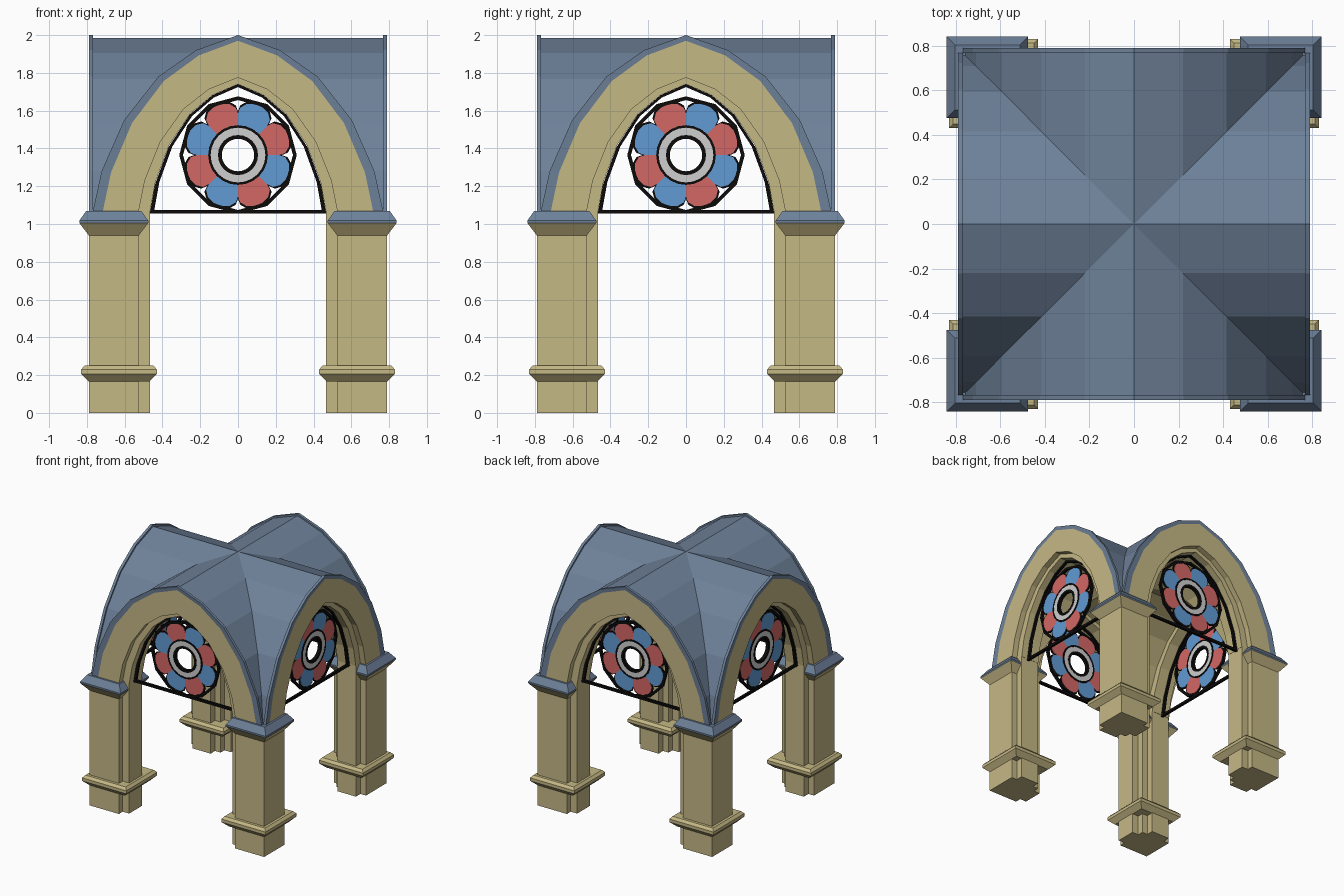
import bpy, bmesh, math
from mathutils import Matrix

if "Cube" in bpy.data.objects:
    bpy.data.objects.remove(bpy.data.objects["Cube"])


def material(name, rgb):
    m = bpy.data.materials.new(name)
    m.diffuse_color = (*rgb, 1)
    m.use_nodes = True
    m.node_tree.nodes["Principled BSDF"].inputs["Base Color"].default_value = m.diffuse_color
    return m


STONE = material("sandstone", (0.56, 0.48, 0.235))
SLATE = material("slate_blue", (0.155, 0.22, 0.32))
RED = material("red_glass", (0.65, 0.135, 0.13))
BLUE = material("blue_glass", (0.12, 0.33, 0.66))
GREY = material("pale_grey", (0.62, 0.62, 0.62))
BLACK = material("black_lead", (0.004, 0.003, 0.003))

# Half of the pointed arch from spring to apex, as fractions of width and height
HALF = [(1, 0), (.94, .226), (.785, .516), (.55, .763), (.29, .914), (0, 1)]
ARCH = HALF + [(-x, z) for x, z in HALF[-2::-1]]
SPRING = 1.07


def finish(name, bm, mats, turns=4):
    """Copy the front piece round all four sides and make an object."""
    bmesh.ops.remove_doubles(bm, verts=bm.verts, dist=1e-5)
    geom = bm.verts[:] + bm.edges[:] + bm.faces[:]
    for k in range(1, turns):
        new = bmesh.ops.duplicate(bm, geom=geom)["geom"]
        bmesh.ops.rotate(bm, verts=[v for v in new if isinstance(v, bmesh.types.BMVert)],
                         matrix=Matrix.Rotation(k * math.pi / 2, 3, 'Z'))
    bmesh.ops.remove_doubles(bm, verts=bm.verts, dist=1e-5)
    edge = [e for e in bm.edges if e.is_boundary]
    if edge:
        bmesh.ops.holes_fill(bm, edges=edge, sides=0)
    bmesh.ops.recalc_face_normals(bm, faces=bm.faces)
    me = bpy.data.meshes.new(name)
    bm.to_mesh(me)
    bm.free()
    for m in mats:
        me.materials.append(m)
    ob = bpy.data.objects.new(name, me)
    bpy.context.collection.objects.link(ob)
    return ob


def skin(bm, rows, mats=None, close_rows=False, close_cols=False):
    """Bridge successive rows of points with quads."""
    vs = [[bm.verts.new(p) for p in r] for r in rows]
    n = len(rows[0])
    for i in range(len(rows) - (not close_rows)):
        a, b = vs[i], vs[(i + 1) % len(rows)]
        for j in range(n - (not close_cols)):
            k = (j + 1) % n
            quad = [a[j], a[k], b[k], b[j]]
            if (quad[0].co - quad[3].co).length < 1e-6:
                quad.pop()
            elif (quad[1].co - quad[2].co).length < 1e-6:
                quad.pop(1)
            f = bm.faces.new(quad)
            f.material_index = mats[i] if mats else 0
    return vs


def arch_row(w, h, y=None, base=SPRING):
    """Arch outline at depth y, or along the diagonal groin when y is None."""
    return [(x * w, -abs(x * w) if y is None else -y, base + z * h) for x, z in ARCH]


def stack(bm, x0, x1, y0, y1, levels):
    """Square-section moulding from (height, offset) levels, capped both ends."""
    rows = [[(x0 - o, y0 - o, z), (x1 + o, y0 - o, z), (x1 + o, y1 + o, z), (x0 - o, y1 + o, z)]
            for z, o in levels]
    vs = skin(bm, rows, close_cols=True)
    bm.faces.new(vs[0])
    bm.faces.new(vs[-1])


# Pillar shafts, one in each corner
bm = bmesh.new()
stack(bm, .525, .79, -.79, -.525, [(0, 0), (.95, 0)])
finish("pillar_shafts", bm, [STONE])

# Slender jambs beside the shafts carrying the inner arches
bm = bmesh.new()
for s in (-1, 1):
    a, b = sorted((s * .467, s * .53))
    stack(bm, a, b, -.74, -.575, [(0, 0), (SPRING, 0)])
finish("jambs", bm, [STONE])

# Base bands
bm = bmesh.new()
stack(bm, .47, .79, -.79, -.47, [(.165, 0), (.205, .04), (.23, .04), (.25, .022)])
finish("base_bands", bm, [STONE])

# Capital undersides and their sloping slate tops
bm = bmesh.new()
stack(bm, .525, .79, -.79, -.525, [(.94, 0), (1.005, .05)])
finish("capitals", bm, [STONE])
bm = bmesh.new()
stack(bm, .525, .79, -.79, -.525, [(1.005, .05), (1.018, .05), (SPRING, .013)])
finish("capital_tops", bm, [SLATE])

# Groin vault: slate roof and rim, stone arch faces and ceiling
bm = bmesh.new()
skin(bm, [arch_row(.755, .915), arch_row(.755, .915, .768), arch_row(.768, .93, .768),
          arch_row(.768, .93, .79), arch_row(.715, .9, .787), arch_row(.525, .705, .787),
          arch_row(.525, .705)], [0, 0, 0, 0, 1, 1])
finish("groin_vault", bm, [SLATE, STONE])

# Recessed inner arches
bm = bmesh.new()
skin(bm, [arch_row(.535, .715, .74), arch_row(.465, .67, .74),
          arch_row(.465, .67, .575), arch_row(.535, .715, .575)], close_rows=True)
finish("inner_arches", bm, [STONE])

# ---- Windows, set back in each arch ----
PLANE, MID = .675, 1.365


def bar(bm, outer, inner, depth):
    """Flat ring between two closed outlines of (x, z) points."""
    rows = [[(x, -PLANE + d, z) for x, z in o]
            for o, d in ((outer, -depth), (inner, -depth), (inner, depth), (outer, depth))]
    skin(bm, rows, close_rows=True, close_cols=True)


def circle(r, n, start=0.0):
    return [(r * math.cos(start + math.tau * i / n), MID + r * math.sin(start + math.tau * i / n))
            for i in range(n)]


def arch_outline(w, h, base):
    return [(x * w, base + z * h) for x, z in ARCH]


# Black pointed window frame with sill
bm = bmesh.new()
bar(bm, arch_outline(.467, .685, 1.055), arch_outline(.443, .65, 1.075), .01)
finish("window_frames", bm, [BLACK])

# Outer ring of the rose
bm = bmesh.new()
bar(bm, circle(.311, 12), circle(.291, 12), .01)
finish("rose_outer_rings", bm, [BLACK])


def petal(bm, k, grow, depth, mat):
    """Round-ended wedge number k of eight."""
    mid = math.radians(22.5 + 45 * k)
    shape = [(-22.5, .14), (-22.5, .218), (-20, .25), (-13, .274), (-5, .284)]
    shape += [(-a, r) for a, r in reversed(shape)]
    pts = [((r + grow) * math.cos(mid + math.radians(a)),
            MID + (r + grow) * math.sin(mid + math.radians(a))) for a, r in shape]
    front, back = skin(bm, [[(x, -PLANE - depth, z) for x, z in pts],
                            [(x, -PLANE + depth, z) for x, z in pts]],
                       [mat], close_cols=True)
    for loop in (front, back):
        bm.faces.new(loop).material_index = mat


# Coloured petals, alternating red and blue, over a black outline
for name, ks, mat in (("red_petals", (0, 2, 4, 6), RED), ("blue_petals", (1, 3, 5, 7), BLUE)):
    bm = bmesh.new()
    for k in ks:
        petal(bm, k, 0, .008, 0)
    finish(name, bm, [mat])
bm = bmesh.new()
for k in range(8):
    petal(bm, k, .013, .005, 0)
finish("petal_outlines", bm, [BLACK])

# Grey hub ring with black edges
bm = bmesh.new()
bar(bm, circle(.149, 24), circle(.1, 24), .011)
finish("hub_rings", bm, [GREY])
bm = bmesh.new()
bar(bm, circle(.158, 24), circle(.145, 24), .013)
bar(bm, circle(.106, 24), circle(.086, 24), .013)
finish("hub_edges", bm, [BLACK])
